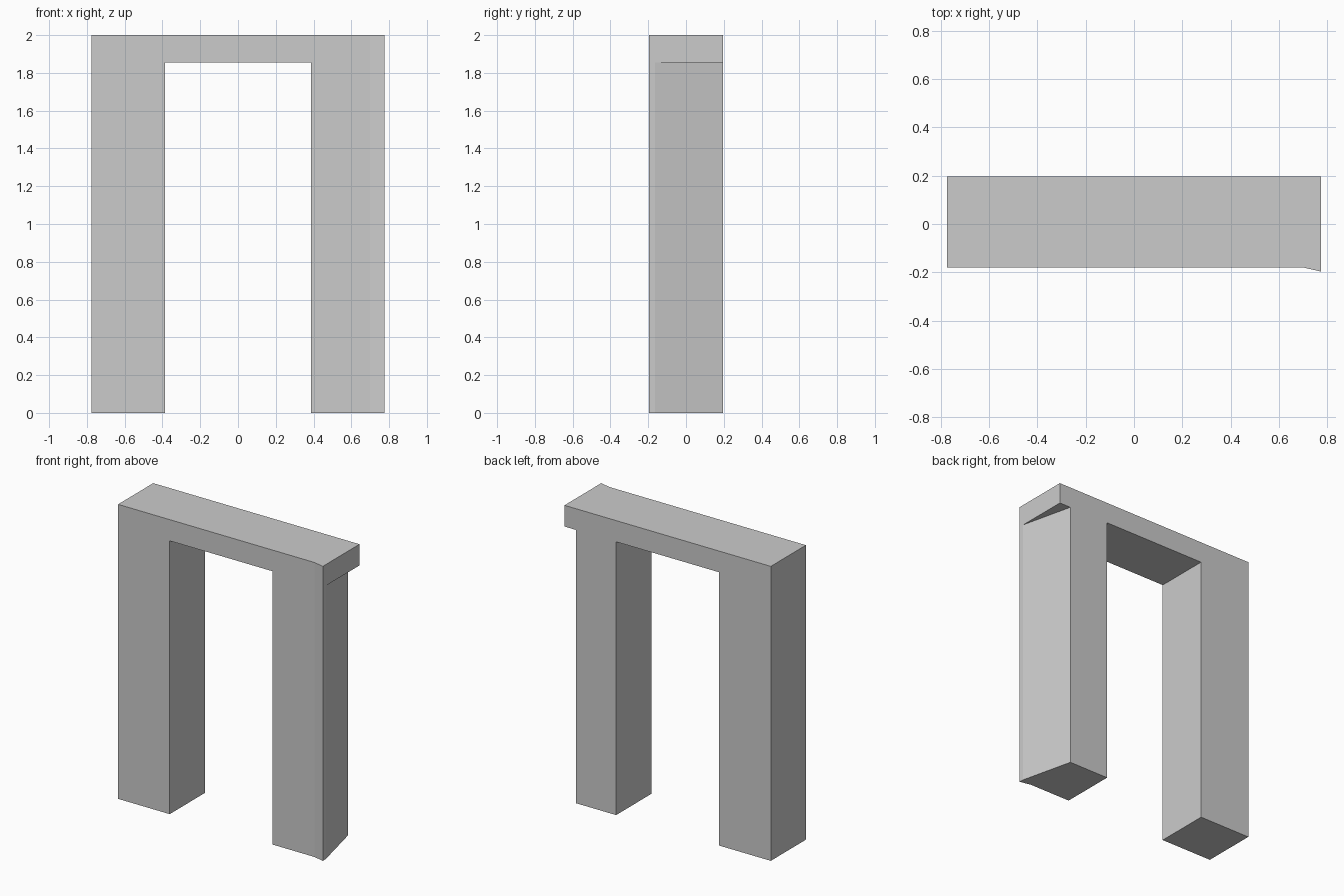
import bpy
import bmesh

cube = bpy.data.objects.get("Cube")
if cube:
    bpy.data.objects.remove(cube, do_unlink=True)

# Main measures of the frame
HALF_W, INNER = 0.775, 0.387
FRONT, BACK = -0.18, 0.197
TOP, SOFFIT = 2.0, 1.856

# Plan outlines, counter-clockwise from above
right_leg = [(-HALF_W, FRONT), (-INNER, FRONT), (-INNER, BACK), (-HALF_W, BACK)]
span = [(-INNER, FRONT), (INNER, FRONT), (INNER, BACK), (-INNER, BACK)]
lip, bend, heel = (HALF_W, -0.197), (HALF_W, -0.165), (0.689, BACK)
left_leg = [(INNER, FRONT), (0.70, FRONT), lip, bend, heel, (INNER, BACK)]
overhang = [bend, (HALF_W, BACK), heel]

bm = bmesh.new()
corners = {}


def corner(x, y, z):
    key = (x, y, z)
    if key not in corners:
        corners[key] = bm.verts.new(key)
    return corners[key]


def toggle_face(verts):
    """Add a face, or remove it where two solids touch."""
    shared = bm.faces.get(verts)
    if shared:
        bm.faces.remove(shared)
    else:
        bm.faces.new(verts)


def add_prism(plan, z0, z1):
    low = [corner(x, y, z0) for x, y in plan]
    high = [corner(x, y, z1) for x, y in plan]
    toggle_face(low[::-1])
    toggle_face(high)
    for i in range(len(plan)):
        j = (i + 1) % len(plan)
        toggle_face([low[i], low[j], high[j], high[i]])


# Lintel across the full width, with the overhang past the tapered leg
for plan in (right_leg, span, left_leg, overhang):
    add_prism(plan, SOFFIT, TOP)

# Two legs
for plan in (right_leg, left_leg):
    add_prism(plan, 0.0, SOFFIT)

# Join flat areas and tidy up
loose = [e for e in bm.edges if not e.link_faces]
bmesh.ops.delete(bm, geom=loose, context="EDGES")
bmesh.ops.dissolve_limit(bm, angle_limit=0.01, verts=bm.verts[:], edges=bm.edges[:])
bmesh.ops.recalc_face_normals(bm, faces=bm.faces[:])

mesh = bpy.data.meshes.new("doorway_frame")
bm.to_mesh(mesh)
bm.free()
frame = bpy.data.objects.new("doorway_frame", mesh)
bpy.context.collection.objects.link(frame)

# Plain grey finish
grey = bpy.data.materials.new("plain_grey")
grey.use_nodes = True
colour = (0.6, 0.6, 0.6, 1.0)
grey.diffuse_color = colour
for node in grey.node_tree.nodes:
    if node.type == "BSDF_PRINCIPLED":
        node.inputs["Base Color"].default_value = colour
mesh.materials.append(grey)
